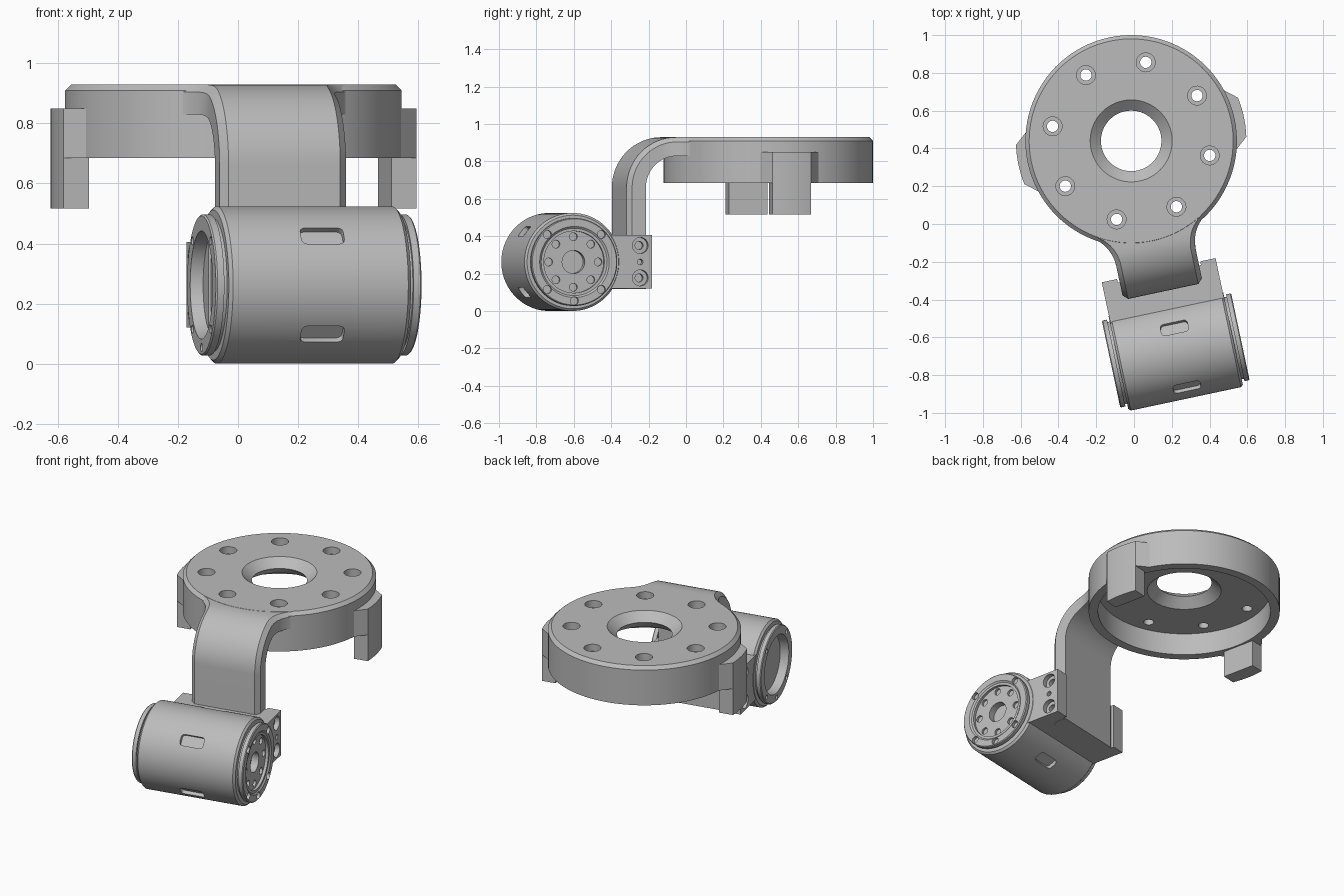
import bpy, bmesh, math
from math import sin, cos, radians, pi, sqrt
from mathutils import Matrix, Vector

if "Cube" in bpy.data.objects:
    bpy.data.objects.remove(bpy.data.objects["Cube"])

grey = bpy.data.materials.new("machined grey")
grey.use_nodes = True
grey.diffuse_color = (0.5, 0.5, 0.5, 1)
grey.node_tree.nodes["Principled BSDF"].inputs["Base Color"].default_value = (0.5, 0.5, 0.5, 1)

# Whole bracket is modelled symmetric, then turned into place
PLACE = Matrix.Translation((-0.015, 0.44, 0)) @ Matrix.Rotation(radians(12), 4, "Z")
AXIS_Y, AXIS_Z = -1.134, 0.262
TO_X = Matrix.Translation((0, AXIS_Y, AXIS_Z)) @ Matrix.Rotation(pi / 2, 4, "Y")
parts = []


def finish(name, bm, part=True):
    bmesh.ops.remove_doubles(bm, verts=bm.verts, dist=1e-5)
    bmesh.ops.recalc_face_normals(bm, faces=bm.faces)
    me = bpy.data.meshes.new(name)
    bm.to_mesh(me)
    bm.free()
    me.materials.append(grey)
    ob = bpy.data.objects.new(name, me)
    bpy.context.collection.objects.link(ob)
    if part:
        parts.append(ob)
    return ob


def skin(name, rings, loop=False, part=True):
    """Join equal closed rings of points; cap the ends unless looped."""
    bm = bmesh.new()
    rows = [[bm.verts.new(p) for p in ring] for ring in rings]
    n = len(rows[0])
    for a, b in zip(rows, rows[1:] + (rows[:1] if loop else [])):
        for i in range(n):
            j = (i + 1) % n
            bm.faces.new((a[i], a[j], b[j], b[i]))
    if not loop:
        bm.faces.new(rows[0])
        bm.faces.new(rows[-1])
    return finish(name, bm, part)


def lathe(name, profile, matrix=Matrix(), loop=False, steps=96):
    rings = [[matrix @ Vector((r * cos(2 * pi * k / steps), r * sin(2 * pi * k / steps), z))
              for k in range(steps)] for r, z in profile]
    return skin(name, rings, loop)


def prism(name, pts, z0, z1, matrix=Matrix(), part=True):
    return skin(name, [[matrix @ Vector((x, y, z)) for x, y in pts] for z in (z0, z1)], part=part)


def circle(r, cx=0, cy=0, steps=24):
    return [(cx + r * cos(2 * pi * k / steps), cy + r * sin(2 * pi * k / steps)) for k in range(steps)]


def box(name, x0, x1, y0, y1, z0, z1):
    return prism(name, [(x0, y0), (x1, y0), (x1, y1), (x0, y1)], z0, z1)


def cut(ob, cutters):
    """Subtract the cutters one after another, then discard them."""
    bpy.context.view_layer.objects.active = ob
    for c in cutters:
        c.hide_render = True
        mod = ob.modifiers.new("cut", "BOOLEAN")
        mod.operation, mod.solver, mod.object = "DIFFERENCE", "EXACT", c
        bpy.ops.object.modifier_apply(modifier=mod.name)
        bpy.data.objects.remove(c)


def hole(r, x, y, z0, z1, matrix=Matrix()):
    return prism("hole_cutter", circle(r, x, y), z0, z1, matrix, False)


# Mounting flange: hollow underneath, hourglass centre hole, counterbored bolt circle
flange = lathe("mounting_flange", [(0.16, 0.88), (0.217, 0.93), (0.54, 0.93), (0.56, 0.91),
               (0.56, 0.685), (0.505, 0.685), (0.505, 0.825), (0.217, 0.825)], loop=True)
bolts = []
for k in range(8):
    a = radians(22.5 + 45 * k)
    x, y = 0.423 * cos(a), 0.423 * sin(a)
    bolts += [hole(0.05, x, y, 0.885, 1), hole(0.03, x, y, 0.8, 0.95)]
cut(flange, bolts)

# Side tabs with flared shoulders
arc = [(0.61 * cos(radians(a)), 0.61 * sin(radians(a))) for a in range(-10, 11, 2)]
sx, sy = 0.545 * cos(radians(19)), 0.545 * sin(radians(19))
for side, s in (("left", 1), ("right", -1)):
    tab = [(0.515, -0.106)] + arc + [(0.515, 0.106)]
    shoulder = [(sx, -sy)] + arc + [(sx, sy)]
    prism(side + "_tab", [(s * x, y) for x, y in tab], 0.517, 0.7)
    prism(side + "_tab_shoulder", [(s * x, y) for x, y in shoulder], 0.685, 0.85)


# Bent arm: fillets out of the flange, turns down to the motor
def half_width(y):
    return 0.215 if y < -0.631 else 0.415 - sqrt(0.04 - (y + 0.631) ** 2)


T, C, R_IN = 0.1, 0.025, 0.17
BEND_Y, BEND_Z = -0.545, 0.659


def section(base, normal):
    pts = []
    for t, inset in ((0, 0), (T - C, 0), (T, C)):
        y, z = base[0] + normal[0] * t, base[1] + normal[1] * t
        pts.append((half_width(y) - inset, y, z))
    return pts + [(-x, y, z) for x, y, z in reversed(pts)]


rings = [section((-0.464 - 0.0135 * k, BEND_Z + R_IN), (0, 1)) for k in range(6)]
for k in range(17):
    a = pi / 2 * k / 16
    n = (-sin(a), cos(a))
    rings.append(section((BEND_Y + R_IN * n[0], BEND_Z + R_IN * n[1]), n))
rings.append(section((BEND_Y - R_IN, 0.118), (-1, 0)))
skin("bent_arm", rings)

# Clamp block: core behind the motor and two drilled ears
box("clamp_core", -0.25, 0.25, -1.05, -0.72, 0.12, 0.405)
for side, s in (("left", 1), ("right", -1)):
    ear = box(side + "_clamp_ear", *sorted((s * 0.225, s * 0.308)), -1.05, -0.70, 0.12, 0.405)
    # Drills run along x: local x of the drill is -z, local y is y
    drill = Matrix.Rotation(pi / 2, 4, "Y")
    drills = []
    for r, z, depth in ((0.043, 0.35, 0.03), (0.043, 0.177, 0.03), (0.022, 0.35, 0.06),
                        (0.022, 0.177, 0.06), (0.015, 0.262, 0.04)):
        drills.append(hole(r, -z, -0.765, *sorted((s * (0.308 - depth), s * 0.4)), drill))
    cut(ear, drills)

# Motor: stepped barrel with end caps, recessed at both ends
motor = lathe("motor_barrel", [
    (0, -0.30), (0.17, -0.30), (0.18, -0.35), (0.23, -0.35), (0.235, -0.345), (0.235, -0.322),
    (0.222, -0.322), (0.222, -0.31), (0.25, -0.31), (0.262, -0.298), (0.262, 0.298), (0.25, 0.31),
    (0.222, 0.31), (0.222, 0.322), (0.235, 0.322), (0.235, 0.345), (0.23, 0.35), (0.19, 0.35),
    (0.18, 0.342), (0.165, 0.342), (0.165, 0.325), (0, 0.325)], TO_X)
cutters = [hole(0.062, 0, 0, 0.28, 0.4, TO_X)]
for k in range(8):
    a = pi / 4 * k
    cutters.append(hole(0.021, 0.135 * cos(a), 0.135 * sin(a), 0.31, 0.4, TO_X))
for a in (0, 45, 135, 225, 315):
    x, y = 0.208 * cos(radians(a)), 0.208 * sin(radians(a))
    cutters.append(hole(0.022, x, y, 0.33, 0.4, TO_X))
    cutters.append(hole(0.014, x, y, -0.4, -0.335, TO_X))

# Rounded window slots around the barrel
slot = []
for cx, cy, a0 in ((0.055, 0.016, 0), (-0.055, 0.016, 90), (-0.055, -0.016, 180), (0.055, -0.016, 270)):
    slot += [(cx + 0.018 * cos(radians(a0 + b)), cy + 0.018 * sin(radians(a0 + b))) for b in (0, 30, 60, 90)]
for a in (39, -39, 117, -117):
    face = (Matrix.Translation((0.018, AXIS_Y, AXIS_Z)) @ Matrix.Rotation(radians(90 - a), 4, "X"))
    cutters.append(prism("slot_cutter", slot, 0.238, 0.3, face, False))
cut(motor, cutters)

# Smooth round surfaces, keep machined edges sharp, and put everything in place
bpy.ops.object.select_all(action="DESELECT")
for ob in parts:
    ob.matrix_world = PLACE
    ob.select_set(True)
bpy.context.view_layer.objects.active = parts[0]
bpy.ops.object.shade_smooth_by_angle(angle=radians(25))
